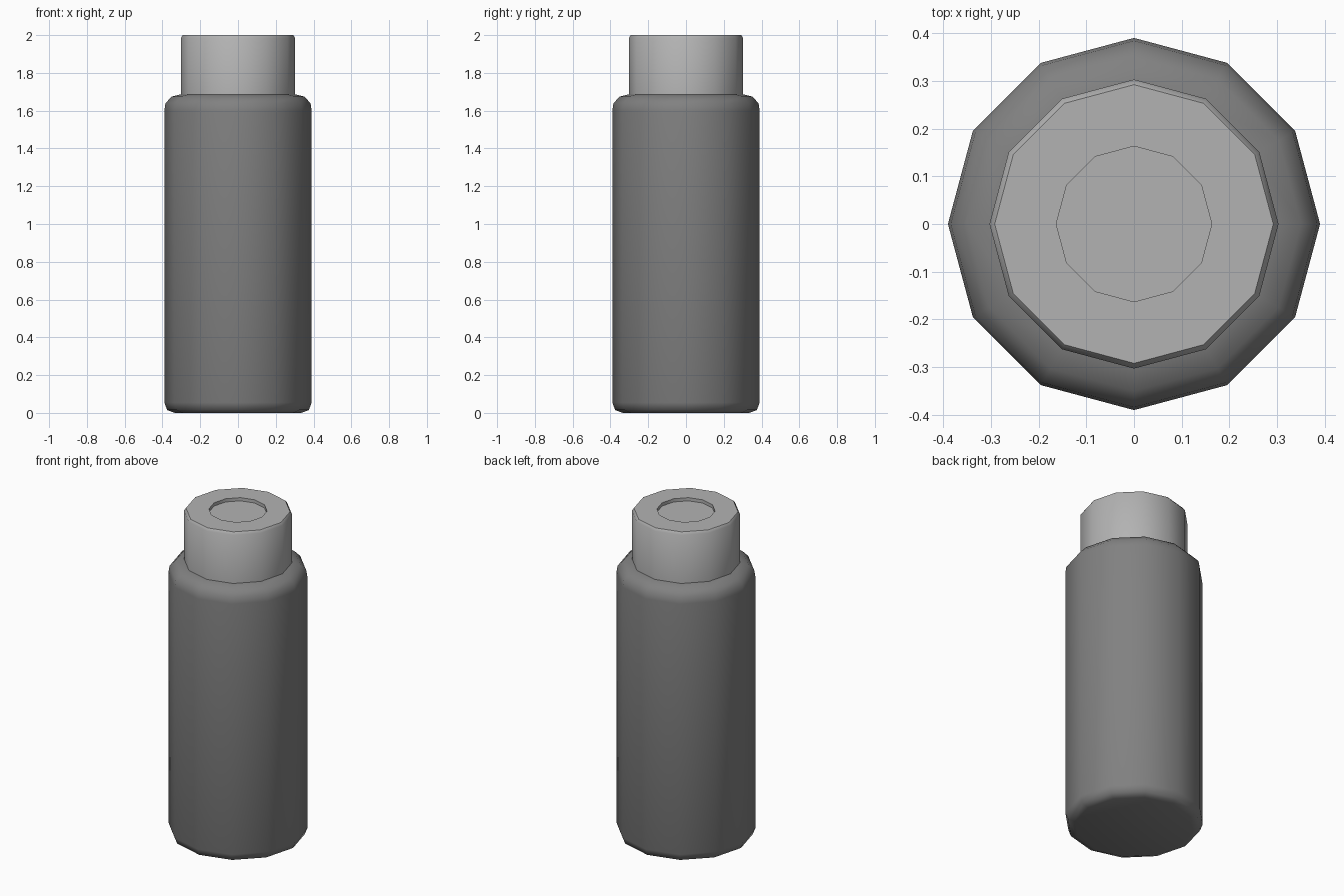
import bpy
import math

SIDES = 12

cube = bpy.data.objects.get("Cube")
if cube:
    bpy.data.objects.remove(cube, do_unlink=True)


def make_material(name, grey):
    mat = bpy.data.materials.new(name)
    mat.use_nodes = True
    colour = (grey, grey, grey, 1.0)
    mat.diffuse_color = colour
    mat.node_tree.nodes["Principled BSDF"].inputs["Base Color"].default_value = colour
    return mat


def lathe(name, profile, mat):
    """Spin a bottom-to-top (radius, height) profile and close both ends."""
    verts = []
    for radius, z in profile:
        for i in range(SIDES):
            a = math.tau * i / SIDES
            verts.append((radius * math.cos(a), radius * math.sin(a), z))
    faces = [list(reversed(range(SIDES)))]
    for ring in range(len(profile) - 1):
        base = ring * SIDES
        for i in range(SIDES):
            j = (i + 1) % SIDES
            faces.append((base + i, base + j, base + SIDES + j, base + SIDES + i))
    last = (len(profile) - 1) * SIDES
    faces.append([last + i for i in range(SIDES)])
    mesh = bpy.data.meshes.new(name)
    mesh.from_pydata(verts, [], faces)
    mesh.materials.append(mat)
    obj = bpy.data.objects.new(name, mesh)
    bpy.context.collection.objects.link(obj)
    bpy.ops.object.select_all(action="DESELECT")
    obj.select_set(True)
    bpy.context.view_layer.objects.active = obj
    bpy.ops.object.shade_smooth_by_angle(angle=math.radians(50))
    return obj


dark_grey = make_material("dark grey", 0.22)
light_grey = make_material("light grey", 0.45)

# Bottle body with rounded base and shoulder
lathe("bottle_body", [
    (0.335, 0.0), (0.375, 0.015), (0.39, 0.055),
    (0.39, 1.6), (0.384, 1.64), (0.35, 1.675), (0.29, 1.69),
], dark_grey)

# Cap with a softened rim and a shallow round recess on top
lathe("cap", [
    (0.303, 1.66), (0.303, 1.985), (0.292, 2.0),
    (0.163, 2.0), (0.163, 1.98),
], light_grey)
